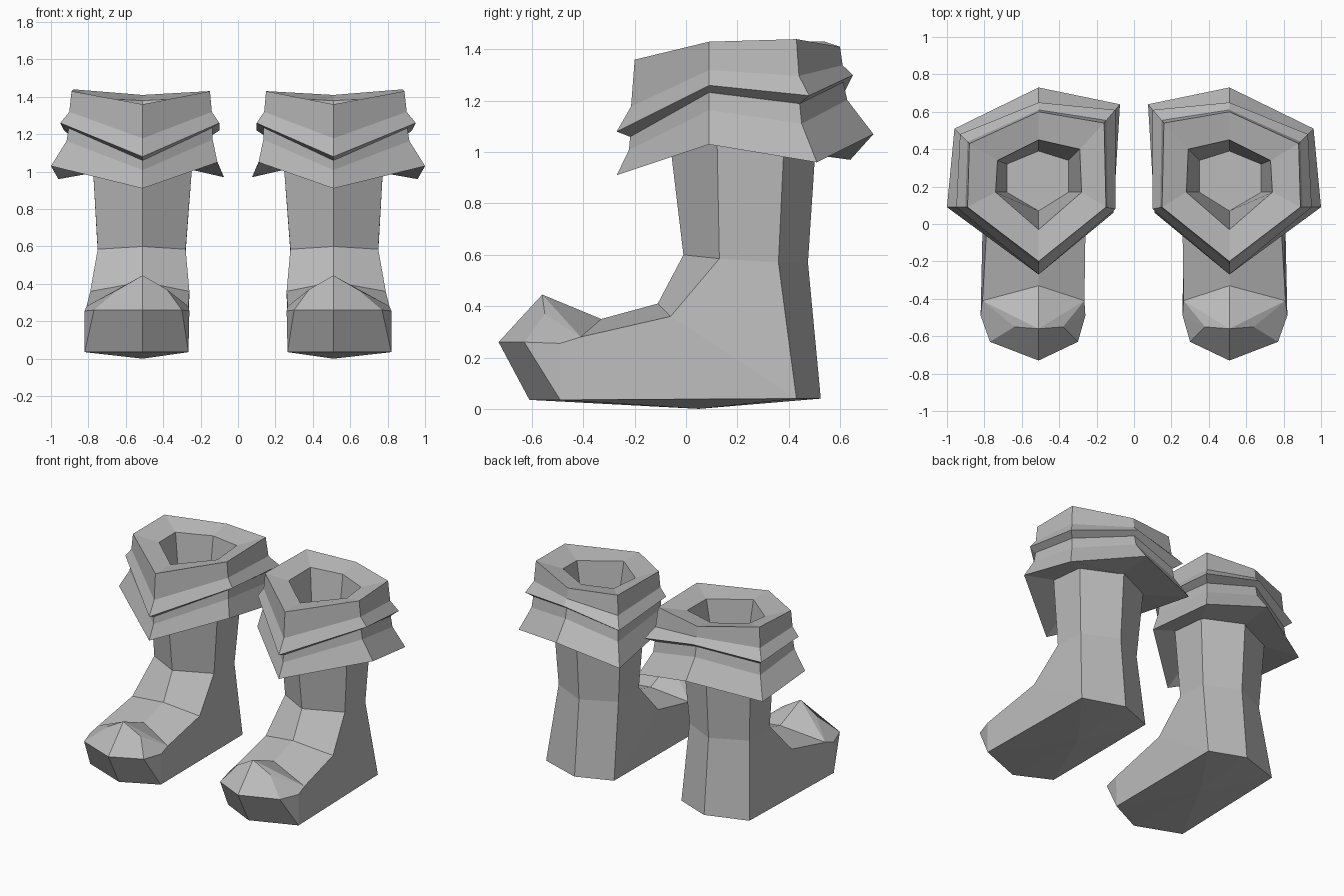
import bpy
import bmesh
from mathutils import Vector

cube = bpy.data.objects.get("Cube")
if cube:
    bpy.data.objects.remove(cube, do_unlink=True)

# One plain grey for everything
grey = bpy.data.materials.new("plain grey")
grey.use_nodes = True
colour = (0.5, 0.5, 0.5, 1)
grey.diffuse_color = colour
grey.node_tree.nodes["Principled BSDF"].inputs["Base Color"].default_value = colour

MIDDLE = 0.51  # centre line of the left boot


def finish(name, bm, side):
    """Turn a bmesh of the left part into an object, mirrored for the right."""
    for vert in bm.verts:
        vert.co.x *= side
    bmesh.ops.recalc_face_normals(bm, faces=bm.faces)
    mesh = bpy.data.meshes.new(name)
    bm.to_mesh(mesh)
    bm.free()
    mesh.materials.append(grey)
    bpy.context.collection.objects.link(bpy.data.objects.new(name, mesh))


def blend(ring_a, ring_b, flat, height):
    """Mix two rings, with separate amounts for outline and height."""
    result = []
    for a, b in zip(ring_a, ring_b):
        point = a.lerp(b, flat)
        point.z = a.z + (b.z - a.z) * height
        result.append(point)
    return result


def ring(*points):
    return [Vector(point) for point in points]


def loft(bm, rings):
    """Bridge rings of equal length with quads and return the vertices."""
    rows = [[bm.verts.new(point) for point in loop] for loop in rings]
    for row, following in zip(rows, rows[1:]):
        for i in range(len(row)):
            j = (i + 1) % len(row)
            bm.faces.new((row[i], row[j], following[j], following[i]))
    return rows


# Cuff rings: front, outer front, outer back, back, inner back, inner front
well_floor = ring((MIDDLE, .07, .95), (.68, .17, .95), (.68, .32, .95),
                  (MIDDLE, .39, .95), (.35, .34, .95), (.35, .17, .95))
well_rim = ring((MIDDLE, -.03, 1.36), (.74, .17, 1.38), (.73, .34, 1.39),
                (MIDDLE, .45, 1.38), (.29, .4, 1.39), (.28, .17, 1.38))
top_rim = ring((MIDDLE, -.2, 1.36), (.89, .09, 1.43), (.88, .43, 1.44),
               (MIDDLE, .6, 1.41), (.16, .54, 1.43), (.15, .09, 1.43))
upper_hem = ring((MIDDLE, -.27, 1.08), (.95, .09, 1.26), (.93, .48, 1.22),
                 (MIDDLE, .65, 1.3), (.1, .61, 1.22), (.1, .08, 1.26))
lower_hem = ring((MIDDLE, -.27, .91), (1, .09, 1.03), (.96, .51, .96),
                 (MIDDLE, .73, 1.07), (.075, .64, .97), (.11, .06, 1.05))
leg_join = ring((MIDDLE, -.05, 1.04), (.77, .13, 1.06), (.77, .37, 1.04),
                (MIDDLE, .49, 1.04), (.25, .37, 1.04), (.25, .13, 1.06))


def build_cuff(name, side):
    bm = bmesh.new()
    upper_fold = blend(top_rim, upper_hem, .2, .65)
    tuck = blend(top_rim, upper_hem, .25, 1)
    tuck = blend(tuck, lower_hem, 0, .12)
    lower_fold = blend(upper_fold, lower_hem, .15, 0)
    for point, high, low in zip(lower_fold, upper_hem, lower_hem):
        point.z = high.z + (low.z - high.z) * .42
    rows = loft(bm, [well_floor, well_rim, top_rim, upper_fold, upper_hem,
                     tuck, lower_fold, lower_hem, leg_join])
    bm.faces.new(rows[0])
    finish(name, bm, side)


# Points on the boot's centre line: (y, z)
CENTRE = {
    "leg_top": (-.07, 1.1), "ankle": (-.01, .6), "instep": (-.11, .41),
    "dip": (-.33, .35), "peak": (-.56, .445), "tip": (-.73, .26),
    "sole_toe": (-.61, .035), "sole_low": (.05, 0), "heel": (.525, .04),
    "back_ankle": (.475, .57), "back_top": (.51, 1.1),
}
# Points on the flanks: (inner x, outer x, y, z)
FLANK = {
    "leg_side": (.24, .78, .12, 1.1), "ankle_side": (.28, .75, .13, .585),
    "instep_side": (.26, .79, -.06, .36), "dip_side": (.265, .81, -.41, .28),
    "ridge": (.38, .64, -.55, .37), "toe_side": (.26, .82, -.49, .255),
    "toe_corner": (.3, .77, -.63, .26), "sole_side": (.265, .82, -.49, .035),
    "heel_side": (.265, .8, .43, .04), "calf_side": (.28, .75, .36, .57),
    "calf_top": (.24, .78, .385, 1.1),
}
# Faces of one half of the boot, by point names
PANELS = [
    "leg_top leg_side ankle_side ankle",
    "ankle ankle_side instep_side instep",
    "instep instep_side dip_side dip",
    "dip dip_side peak", "dip_side ridge peak",
    "dip_side toe_side ridge",
    "peak ridge toe_corner tip", "ridge toe_side toe_corner",
    "tip toe_corner sole_side sole_toe", "toe_corner toe_side sole_side",
    "leg_side calf_top calf_side ankle_side",
    "ankle_side calf_side heel_side instep_side",
    "instep_side heel_side sole_side toe_side dip_side",
    "calf_top back_top back_ankle calf_side",
    "calf_side back_ankle heel heel_side",
    "sole_toe sole_side sole_low", "sole_side heel_side sole_low",
    "heel_side heel sole_low",
]


def build_boot(name, side):
    bm = bmesh.new()
    centre = {key: bm.verts.new((MIDDLE, y, z))
              for key, (y, z) in CENTRE.items()}
    for half in (0, 1):
        points = dict(centre)
        for key, values in FLANK.items():
            points[key] = bm.verts.new((values[half], *values[2:]))
        for panel in PANELS:
            bm.faces.new([points[key] for key in panel.split()])
    finish(name, bm, side)


for label, side in (("left", 1), ("right", -1)):
    build_boot(label + "_boot", side)
    build_cuff(label + "_cuff", side)
